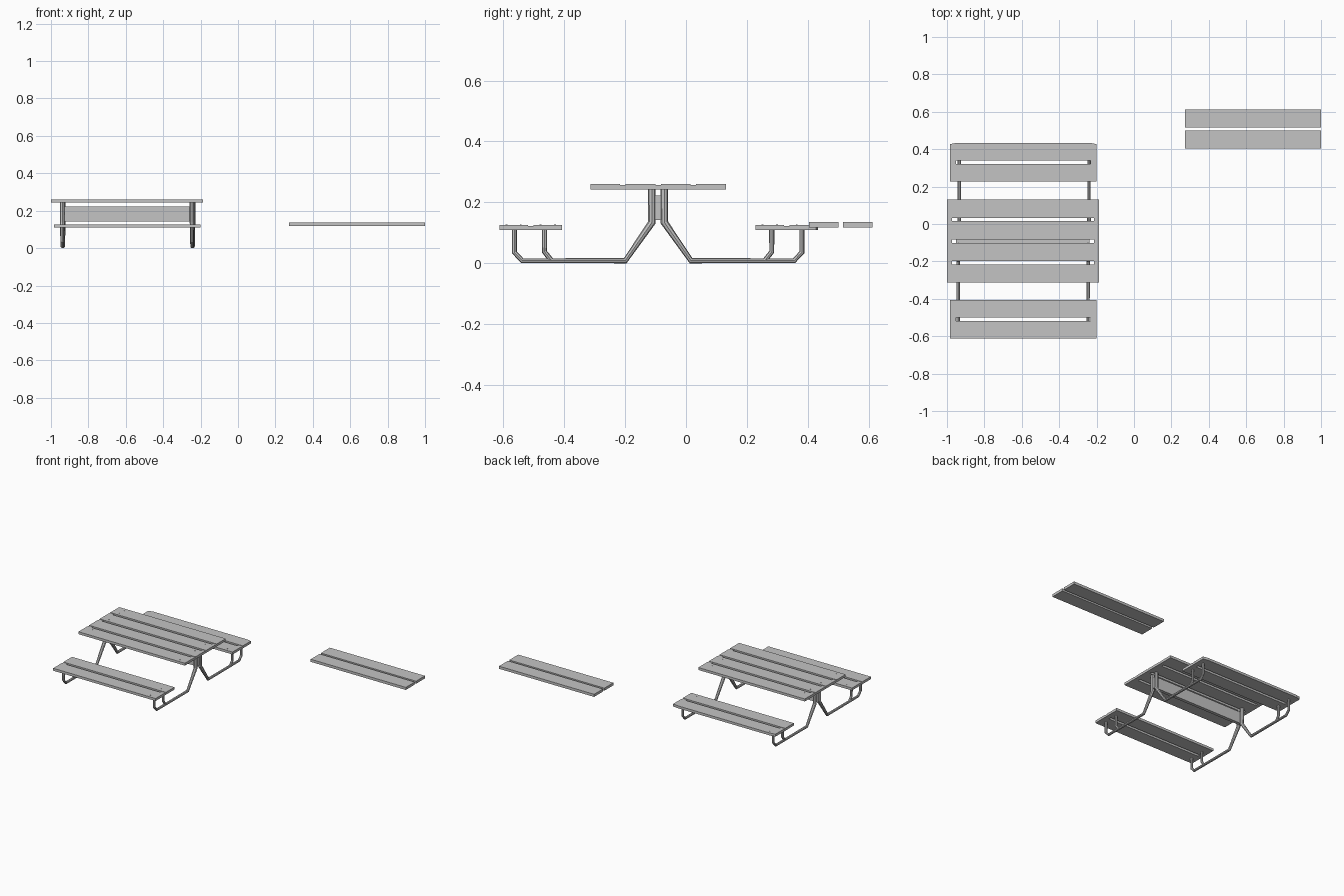
import bpy, bmesh, math
from mathutils import Matrix

if "Cube" in bpy.data.objects:
    bpy.data.objects.remove(bpy.data.objects["Cube"])

grey = bpy.data.materials.new("light grey")
grey.diffuse_color = (0.55, 0.55, 0.55, 1)
grey.use_nodes = True
grey.node_tree.nodes["Principled BSDF"].inputs["Base Color"].default_value = grey.diffuse_color
CY = -0.0915  # table centre line


def finish(name, bm):
    bmesh.ops.recalc_face_normals(bm, faces=bm.faces)
    me = bpy.data.meshes.new(name)
    bm.to_mesh(me)
    bm.free()
    me.materials.append(grey)
    ob = bpy.data.objects.new(name, me)
    bpy.context.collection.objects.link(ob)
    return ob


def prism(bm, pts, z0, z1):
    face = bm.faces.new([bm.verts.new((x, y, z0)) for x, y in pts])
    new = bmesh.ops.extrude_face_region(bm, geom=[face])["geom"]
    verts = [v for v in new if isinstance(v, bmesh.types.BMVert)]
    bmesh.ops.translate(bm, verts=verts, vec=(0, 0, z1 - z0))


def box(bm, x0, x1, y0, y1, z0, z1):
    prism(bm, [(x0, y0), (x1, y0), (x1, y1), (x0, y1)], z0, z1)


def slats(name, x0, x1, y0, y1, z0, z1, n, gap, cap, cut=0.0):
    """Row of boards; gaps closed at both ends by short, lower spacers."""
    bm = bmesh.new()
    w = (y1 - y0 - gap * (n - 1)) / n
    for i in range(n):
        a = y0 + i * (w + gap)
        b = a + w
        if cut and i == n - 1:
            prism(bm, [(x0, a), (x1, a), (x1, b - cut), (x1 - 0.035, b),
                       (x0 + 0.035, b), (x0, b - cut)], z0, z1)
        else:
            box(bm, x0, x1, a, b, z0, z1)
        if cap and i < n - 1:
            for xa, xb in ((x0, x0 + cap), (x1 - cap, x1)):
                box(bm, xa, xb, b, b + gap, z0, z1 - 0.003)
        # screw heads
        if cap:
            for x in (x0 + 0.055, x1 - 0.055):
                for t in (0.25, 0.75):
                    bmesh.ops.create_cone(
                        bm, cap_ends=True, segments=8, radius1=0.003, radius2=0.003,
                        depth=0.002, matrix=Matrix.Translation((x, a + t * w, z1)))
    return finish(name, bm)


def tube(name, pts):
    """Eight-sided pipe through (x, y, z, radius) points."""
    cu = bpy.data.curves.new(name, 'CURVE')
    cu.dimensions = '3D'
    cu.bevel_depth = 1.0
    cu.bevel_resolution = 2
    cu.use_fill_caps = True
    sp = cu.splines.new('POLY')
    sp.points.add(len(pts) - 1)
    for p, (x, y, z, r) in zip(sp.points, pts):
        p.co = (x, y, z, 1)
        p.radius = r
    cu.materials.append(grey)
    ob = bpy.data.objects.new(name, cu)
    bpy.context.collection.objects.link(ob)
    bpy.ops.object.select_all(action='DESELECT')
    ob.select_set(True)
    bpy.context.view_layer.objects.active = ob
    bpy.ops.object.convert(target='MESH')
    bpy.ops.object.shade_flat()


# Table top and the three benches
slats("table_top", -1.0, -0.186, -0.314, 0.131, 0.243, 0.26, 4, 0.018, 0.028)
slats("front_bench", -0.984, -0.201, -0.613, -0.407, 0.109, 0.126, 2, 0.018, 0.032)
slats("back_bench", -0.984, -0.201, 0.228, 0.434, 0.109, 0.126, 2, 0.018, 0.032, 0.007)
slats("loose_bench", 0.273, 1.0, 0.404, 0.613, 0.118, 0.136, 2, 0.015, 0)

# Centre board between the two leg frames
bm = bmesh.new()
box(bm, -0.952, -0.238, CY - 0.011, CY + 0.011, 0.142, 0.222)
finish("centre_board", bm)

# Bent pipe legs, mirrored front to back, on both ends
R, r = 0.0125, 0.0085
for end, x in (("left", -0.937), ("right", -0.243)):
    for side, s in (("front", -1), ("back", 1)):
        px = x + 0.0025 * s

        def P(d, z, rad=r):
            return (px, CY + s * d, z, rad)

        tube(f"{side}_{end}_leg", [
            P(0.0205, 0.244, R), P(0.0205, 0.134, R), P(0.108, r, 0.0095),
            P(0.446, r), P(0.472, 0.036), P(0.472, 0.11)])
        tube(f"{side}_{end}_bench_post", [
            P(0.350, r), P(0.373, 0.038), P(0.373, 0.11)])
